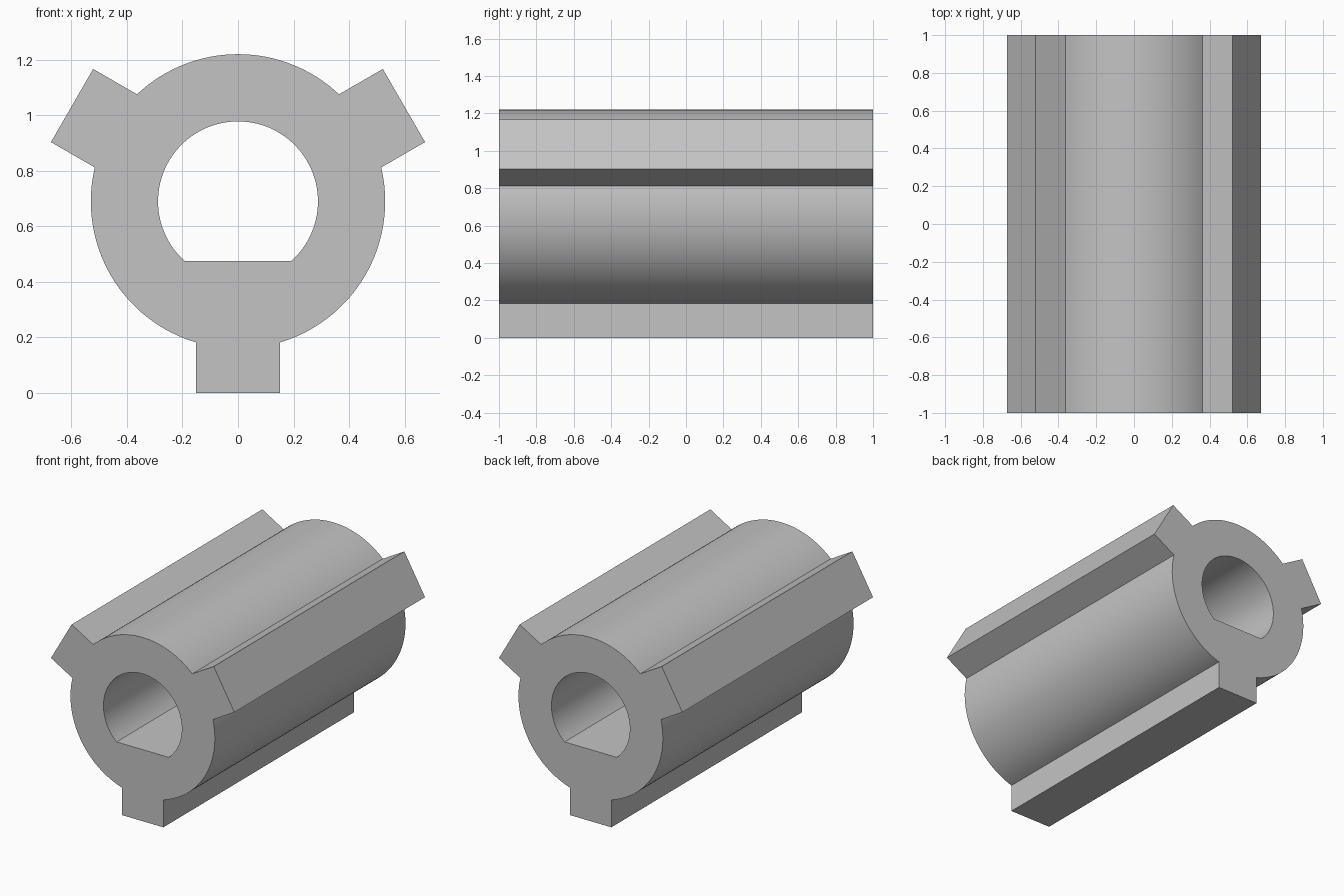
import bpy
import bmesh
from math import sin, cos, asin, acos, radians, pi, sqrt

cube = bpy.data.objects.get("Cube")
if cube:
    bpy.data.objects.remove(cube, do_unlink=True)

AXIS_Z = 0.69        # height of the shaft axis
HALF_LENGTH = 1.0
BODY_R = 0.53
KEY_TIP, KEY_HALF = 0.69, 0.152
BORE_R, FLAT_DROP = 0.288, 0.215


def arc(radius, start, end, steps):
    """Points along an arc, both ends included."""
    angles = [start + (end - start) * i / steps for i in range(steps + 1)]
    return [(radius * cos(a), radius * sin(a)) for a in angles]


def outer_profile():
    """Round body with three evenly spaced square keys."""
    points = []
    half_angle = asin(KEY_HALF / BODY_R)
    for k in range(3):
        a = radians(30 + 120 * k)
        for side in (-KEY_HALF, KEY_HALF):
            points.append((KEY_TIP * cos(a) - side * sin(a),
                           KEY_TIP * sin(a) + side * cos(a)))
        points += arc(BODY_R, a + half_angle, a + radians(120) - half_angle, 32)
    return points


def bore_profile():
    """D-shaped bore with the flat at the bottom."""
    half_angle = acos(FLAT_DROP / BORE_R)
    return arc(BORE_R, -pi / 2 + half_angle, 1.5 * pi - half_angle, 72)


def add_loop(bm, points):
    verts = [bm.verts.new((x, -HALF_LENGTH, z + AXIS_Z)) for x, z in points]
    return [bm.edges.new((v, verts[(i + 1) % len(verts)]))
            for i, v in enumerate(verts)]


# Fill the end face between both outlines, then extrude it along the axis
bm = bmesh.new()
edges = add_loop(bm, outer_profile()) + add_loop(bm, bore_profile())
bmesh.ops.triangle_fill(bm, edges=edges, use_beauty=True, normal=(0, -1, 0))
result = bmesh.ops.extrude_face_region(bm, geom=bm.faces[:], use_keep_orig=True)
new_verts = [g for g in result["geom"] if isinstance(g, bmesh.types.BMVert)]
bmesh.ops.translate(bm, verts=new_verts, vec=(0, 2 * HALF_LENGTH, 0))
bmesh.ops.recalc_face_normals(bm, faces=bm.faces[:])

mesh = bpy.data.meshes.new("splined_shaft")
bm.to_mesh(mesh)
bm.free()
shaft = bpy.data.objects.new("splined_shaft", mesh)
bpy.context.collection.objects.link(shaft)

# Plain grey finish
grey = bpy.data.materials.new("plain_grey")
grey.use_nodes = True
colour = (0.55, 0.55, 0.55, 1)
grey.diffuse_color = colour
grey.node_tree.nodes["Principled BSDF"].inputs["Base Color"].default_value = colour
mesh.materials.append(grey)

# Smooth curved walls, sharp corners
bpy.context.view_layer.objects.active = shaft
shaft.select_set(True)
bpy.ops.object.shade_smooth_by_angle(angle=radians(20))
